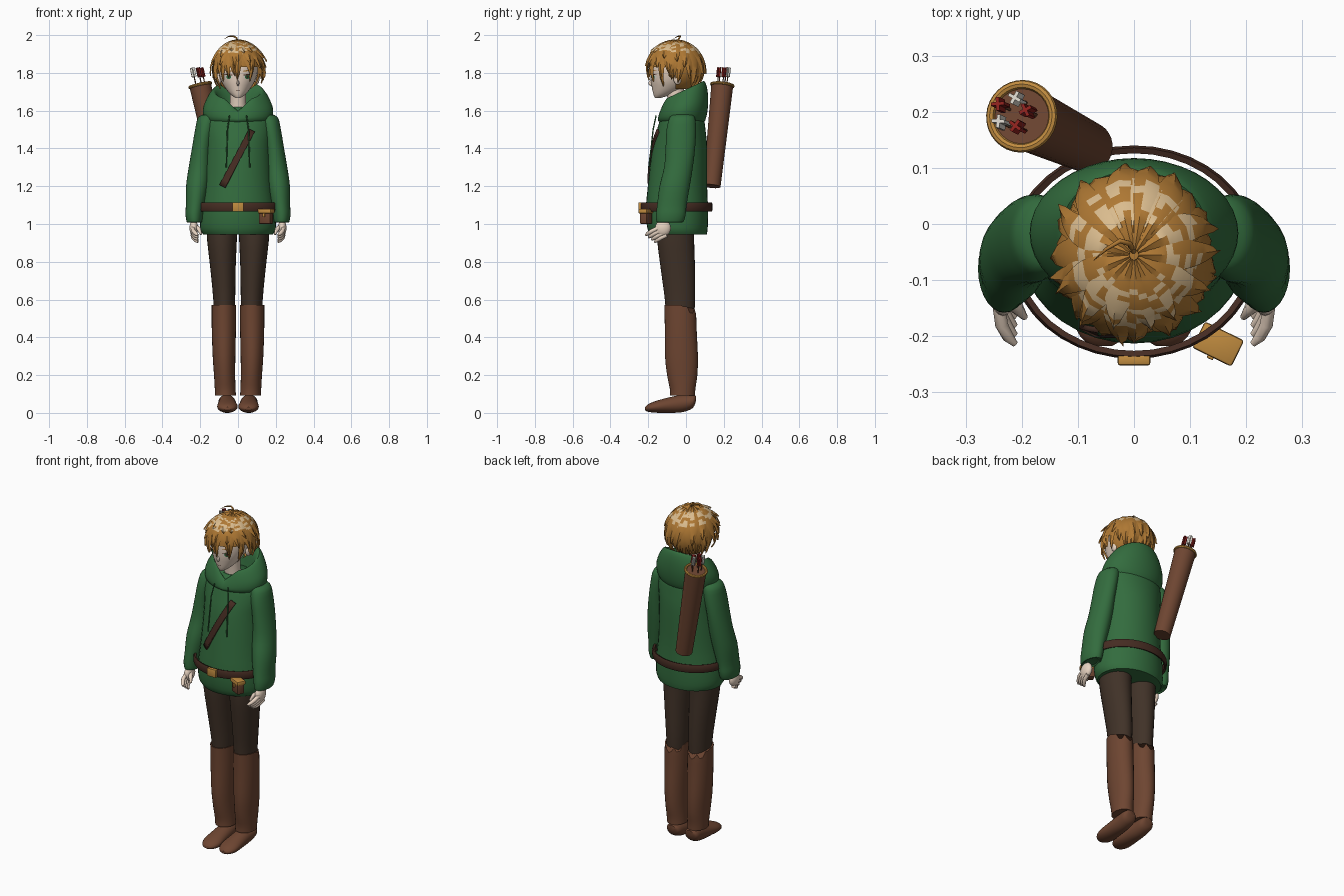
import bpy, bmesh, random
from math import sin, cos, pi, sqrt, radians
from mathutils import Vector, Matrix

random.seed(4)
if "Cube" in bpy.data.objects:
    bpy.data.objects.remove(bpy.data.objects["Cube"])


def material(name, r, g, b):
    m = bpy.data.materials.new(name)
    m.use_nodes = True
    m.diffuse_color = (r, g, b, 1)
    m.node_tree.nodes["Principled BSDF"].inputs["Base Color"].default_value = (r, g, b, 1)
    return m


skin = material("skin", .80, .65, .53)
hair = material("hair", .43, .19, .034)
shine = material("hair shine", .70, .50, .27)
green = material("hoodie green", .033, .15, .048)
cloth = material("trouser brown", .052, .032, .021)
leather = material("leather", .155, .06, .031)
dark = material("dark strap", .06, .025, .016)
gold = material("gold trim", .53, .26, .05)
red = material("red feather", .28, .016, .013)
white = material("white feather", .72, .69, .62)


def finish(name, bm, *mats):
    bmesh.ops.recalc_face_normals(bm, faces=bm.faces)
    me = bpy.data.meshes.new(name)
    bm.to_mesh(me)
    bm.free()
    ob = bpy.data.objects.new(name, me)
    bpy.context.collection.objects.link(ob)
    for m in mats:
        me.materials.append(m)
    return ob


def spline(rings, k=3):
    """Catmull-Rom refinement of a list of rings"""
    out = []
    for i in range(len(rings) - 1):
        p0, p1, p2, p3 = (rings[min(max(j, 0), len(rings) - 1)] for j in range(i - 1, i + 3))
        for t in (s / k for s in range(k)):
            out.append(tuple(b + .5 * t * (c - a + t * (2*a - 5*b + 4*c - d + t * (3*b - a - 3*c + d)))
                             for a, b, c, d in zip(p0, p1, p2, p3)))
    return out + [rings[-1]]


def loft(name, rings, mat, side=1, axis="Z", n=28, caps=True, shape=None):
    """Skin ellipses (x, y, z, half width, half depth) into one surface"""
    bm = bmesh.new()
    loops = []
    for x, y, z, a, b in rings:
        loop = []
        for i in range(n):
            u, v = a * cos(2*pi*i/n), b * sin(2*pi*i/n)
            p = Vector((x + u, y + v, z) if axis == "Z" else (x + u, y, z + v))
            if shape:
                p = shape(p, 2*pi*i/n)
            loop.append(bm.verts.new((p.x * side, p.y, p.z)))
        loops.append(loop)
    for l, m in zip(loops, loops[1:]):
        for i in range(n):
            bm.faces.new((l[i], l[(i+1) % n], m[(i+1) % n], m[i]))
    if caps:
        bm.faces.new(loops[0])
        bm.faces.new(loops[-1])
    return finish(name, bm, mat)


def front(rings, x, z):
    """Depth of a lofted front surface at x, z"""
    for p, q in zip(rings, rings[1:]):
        if min(p[2], q[2]) <= z <= max(p[2], q[2]):
            t = (z - p[2]) / (q[2] - p[2])
            _, y, _, a, b = (i + (j - i) * t for i, j in zip(p, q))
            return y - b * sqrt(max(0, 1 - (x / a) ** 2))
    return 0


def patch(name, rings, mat, x, z, w, h, turn=0, off=.004, oval=True, n=10):
    """Thin plate laid over a lofted front surface"""
    bm = bmesh.new()
    grid = []
    for j in range(n + 1):
        row = []
        for i in range(n + 1):
            u, v = 2*i/n - 1, 2*j/n - 1
            if oval:
                u, v = u * sqrt(1 - v*v/2), v * sqrt(1 - u*u/2)
            u, v = u * w, v * h
            px, pz = x + u*cos(turn) - v*sin(turn), z + u*sin(turn) + v*cos(turn)
            row.append(bm.verts.new((px, front(rings, px, pz) - off, pz)))
        grid.append(row)
    for j in range(n):
        for i in range(n):
            bm.faces.new((grid[j][i], grid[j][i+1], grid[j+1][i+1], grid[j+1][i]))
    return finish(name, bm, mat)


def ball(name, mat, at, size):
    bm = bmesh.new()
    bmesh.ops.create_uvsphere(bm, u_segments=18, v_segments=12, radius=1,
                              matrix=Matrix.Translation(at) @ Matrix.Diagonal((*size, 1)))
    return finish(name, bm, mat)


def box(name, mat, at, size, turn=0, bevel=.004, tilt=None):
    bm = bmesh.new()
    bmesh.ops.create_cube(bm, size=1, matrix=Matrix.Diagonal((*size, 1)))
    if bevel:
        bmesh.ops.bevel(bm, geom=bm.edges[:], offset=bevel, segments=2, profile=.5, affect="EDGES")
    rot = Matrix.Rotation(turn, 4, "Z")
    bm.transform(Matrix.Translation(at) @ (tilt @ rot if tilt else rot))
    return finish(name, bm, mat)


def tube(name, mat, pts, radius, taper=None):
    cu = bpy.data.curves.new(name, "CURVE")
    cu.dimensions = "3D"
    cu.bevel_depth, cu.bevel_resolution, cu.use_fill_caps = radius, 2, True
    sp = cu.splines.new("POLY")
    sp.points.add(len(pts) - 1)
    for i, p in enumerate(pts):
        sp.points[i].co = (*p, 1)
        sp.points[i].radius = taper[i] if taper else 1
    ob = bpy.data.objects.new(name, cu)
    bpy.context.collection.objects.link(ob)
    cu.materials.append(mat)


# Head, neck and face
head = spline([(0, -.15, 1.667, .012, .014), (0, -.125, 1.685, .038, .047), (0, -.095, 1.72, .068, .085),
               (0, -.075, 1.77, .095, .113), (0, -.06, 1.84, .108, .127), (0, -.055, 1.91, .09, .11),
               (0, -.055, 1.95, .04, .05)])
loft("head", head, skin)
loft("neck", [(0, -.04, 1.55, .055, .05), (0, -.05, 1.64, .042, .043), (0, -.06, 1.73, .045, .05)], skin)
ball("nose", skin, (0, -.184, 1.746), (.007, .015, .015))
patch("mouth", head, dark, 0, 1.706, .012, .0014)
for s, label in ((1, "left"), (-1, "right")):
    patch(label + "_eye_white", head, white, s*.05, 1.779, .021, .012, off=.002)
    patch(label + "_iris", head, green, s*.049, 1.779, .012, .012, off=.003)
    patch(label + "_pupil", head, dark, s*.049, 1.78, .005, .007, off=.004)
    patch(label + "_lash", head, dark, s*.051, 1.791, .024, .003, s*.1, .005)
    patch(label + "_brow", head, hair, s*.05, 1.812, .025, .003, s*.1)
    ball(label + "_ear", skin, (s*.1, -.045, 1.77), (.014, .022, .032))

# Hair: a cap under layers of pointed locks that run down from the crown
mid, size = Vector((0, -.055, 1.83)), Vector((.132, .148, .14))
bm = bmesh.new()
bmesh.ops.create_uvsphere(bm, u_segments=28, v_segments=18, radius=.96,
                          matrix=Matrix.Translation(mid) @ Matrix.Diagonal((*size, 1)))
bmesh.ops.delete(bm, geom=[v for v in bm.verts if v.co.z < 1.71 or v.co.y < -.07 and v.co.z < 1.83],
                 context="VERTS")
finish("hair_cap", bm, hair)

bm = bmesh.new()


def lock(az, end, width, lift, flare, bend, steps=14):
    rows = []
    for k in range(steps + 1):
        t = k / steps
        th, a = .06 + (end - .06) * t, az + bend * t * t
        scale = lift + flare * t ** 3
        out = Vector((sin(th) * cos(a), sin(th) * sin(a), cos(th))) * scale
        p = mid + out * size
        across = Vector((-sin(a), cos(a), 0)) * width * min(1, .15 + 1.6*t) * (1 - t) ** .6
        low = mid + out * size * .95
        rows.append([bm.verts.new(q) for q in (low - across, p, low + across)])
    for k in range(steps):
        for i in (0, 1):
            f = bm.faces.new((rows[k][i], rows[k][i+1], rows[k+1][i+1], rows[k+1][i]))
            th = end * (k + .5) / steps
            f.material_index = int(.38 < th < 1.0 and random.random() < .5)


for count, width, lift, drop in ((20, .044, 1.0, 0), (16, .044, 1.03, -.3), (13, .042, 1.05, -.75)):
    for i in range(count):
        az = 2*pi * (i + random.uniform(-.2, .2)) / count
        end = 2.13 + .36 * sin(az) + drop + random.uniform(-.13, .13)
        lock(az, end, width, lift, .05 + .1 * abs(cos(az)), random.uniform(-.25, .25))
for az, end in ((-pi/2 + .05, 2.05), (-.95, 2.1), (pi + .95, 2.1), (-.5, 2.3), (pi + .5, 2.3)):
    lock(az, end, .036, 1.03, .06, -.08)
finish("hair_locks", bm, hair, shine)
tube("stray_hair", hair, [(0, -.05, 1.96), (-.008, -.035, 1.985), (-.025, -.03, 1.995), (-.05, -.045, 1.993),
                          (-.072, -.065, 1.98)], .005, [1, 1, .9, .6, .1])

# Hoodie body
body = spline([(0, -.04, .945, .185, .15), (0, -.045, .98, .2, .16), (0, -.048, 1.07, .198, .165),
               (0, -.045, 1.2, .182, .157), (0, -.033, 1.4, .172, .145), (0, -.025, 1.5, .18, .128),
               (0, -.02, 1.57, .165, .11), (0, -.025, 1.62, .08, .07)])
loft("hoodie_body", body, green, n=36)


# Hood: a rolled collar that climbs toward the back and dips to a notch in front
def climb(p, a):
    lift = max(0, (p.z - 1.54) / .06)
    p.z += lift * .052 * (1 + sin(a)) / 2
    if sin(a) < 0:
        p.z -= lift * .03 * max(0, 1 - abs(cos(a)) / .55)
    return p


loft("hood", spline([(0, -.02, 1.53, .15, .11), (0, -.02, 1.555, .18, .128), (0, -.015, 1.59, .185, .132),
                     (0, -.012, 1.625, .166, .127), (0, -.012, 1.65, .142, .116), (0, -.015, 1.655, .125, .103),
                     (0, -.025, 1.63, .105, .088), (0, -.03, 1.58, .08, .075), (0, -.03, 1.55, .06, .06)]),
     green, n=40, caps=False, shape=climb)

# Sleeves, hands and drawstrings
for s, label in ((1, "left"), (-1, "right")):
    loft(label + "_sleeve", spline([
        (.135, -.02, 1.585, .03, .04), (.16, -.02, 1.565, .05, .066), (.175, -.025, 1.5, .052, .078),
        (.192, -.03, 1.4, .052, .078), (.203, -.04, 1.3, .058, .076), (.215, -.06, 1.2, .06, .08),
        (.226, -.075, 1.1, .05, .078), (.231, -.08, 1.05, .047, .078), (.231, -.085, 1.01, .04, .07),
        (.231, -.087, 1.015, .03, .05)]), green, s)
    ball(label + "_palm", skin, (s*.234, -.122, .978), (.023, .042, .044))
    for i in range(4):
        y, z = -.15 + .016 * i, .977 - .012 * i
        tube(label + "_finger", skin, [(s*.24, y, z), (s*.236, y - .03, z - .014), (s*.224, y - .052, z - .028),
                                       (s*.212, y - .064, z - .036)], .0115, [1, 1, .9, .5])
    tube(label + "_thumb", skin, [(s*.228, -.125, .99), (s*.208, -.15, .975), (s*.195, -.166, .945)],
         .012, [1, 1, .5])
    tube(label + "_drawstring", green, [(s*.045, -.158, 1.575), (s*.056, -.174, 1.5), (s*.062, -.196, 1.3)], .0035)

# Belt, buckle, pouch and chest strap
loft("belt", [(0, -.05, 1.07, .207, .176), (0, -.05, 1.066, .217, .186), (0, -.05, 1.075, .222, .19),
              (0, -.05, 1.105, .222, .19), (0, -.05, 1.114, .217, .186), (0, -.05, 1.11, .207, .176),
              (0, -.05, 1.07, .207, .176)], dark, n=40, caps=False)
box("buckle", gold, (0, -.243, 1.09), (.058, .018, .048))
box("pouch", leather, (.148, -.212, 1.038), (.07, .044, .076), radians(-26), .008)
box("pouch_flap", gold, (.15, -.214, 1.068), (.078, .052, .024), radians(-26), .005)
box("pouch_clasp", gold, (.137, -.236, 1.047), (.012, .01, .02), radians(-26), .002)
patch("chest_strap", body, dark, -.005, 1.348, .017, .168, radians(-28), .01, False).modifiers.new(
    "thickness", "SOLIDIFY").thickness = .012


# Trousers, boots and shoes
def torn_cuff(p, a):
    if p.z > .53 and sin(a) > 0:
        p.z -= sin(a) * (.05 + .03 * cos(8 * a)) * (p.z - .53) / .042
    return p


for s, label in ((1, "left"), (-1, "right")):
    loft(label + "_trouser_leg", spline([
        (.085, -.052, 1.02, .083, .098), (.085, -.055, .92, .079, .098), (.079, -.042, .75, .066, .09),
        (.073, -.032, .6, .058, .08), (.073, -.03, .44, .05, .07)]), cloth, s)
    loft(label + "_boot", spline([
        (.075, -.031, .572, .064, .084), (.075, -.028, .45, .064, .084), (.074, -.024, .3, .06, .087),
        (.071, -.02, .2, .056, .08), (.068, -.018, .13, .055, .068), (.066, -.018, .092, .055, .066)]),
        leather, s, shape=torn_cuff)
    loft(label + "_shoe", spline([
        (.06, .052, .075, .022, .014), (.06, .035, .06, .042, .035), (.058, -.02, .05, .046, .046),
        (.057, -.09, .041, .05, .041), (.056, -.16, .032, .054, .031), (.056, -.2, .026, .04, .02),
        (.056, -.217, .022, .018, .008)]), leather, s, "Y")

# Quiver with rim and arrows
low, top = Vector((-.083, .137, 1.2)), Vector((-.2, .192, 1.735))
axis = (top - low).normalized()
turn = axis.to_track_quat("Z", "Y").to_matrix().to_4x4()
bm = bmesh.new()
bmesh.ops.create_cone(bm, cap_ends=True, segments=32, radius1=.046, radius2=.058, depth=(top - low).length,
                      matrix=Matrix.Translation((low + top) / 2) @ turn)
finish("quiver", bm, leather)
bpy.ops.mesh.primitive_torus_add(location=top, rotation=turn.to_euler(), major_radius=.057, minor_radius=.008,
                                 major_segments=32, minor_segments=8)
rim = bpy.context.object
rim.name = "quiver_rim"
rim.data.materials.append(gold)
for i, (x, y) in enumerate(((-.023, .013), (.007, .024), (.026, .002), (-.022, -.018), (.008, -.026))):
    foot = top + Vector((x, y, 0))
    tube("arrow_shaft", leather, [foot - axis * .02, foot + axis * .08], .003)
    for q in (0, 1):
        box("arrow_feather", white if i in (1, 3) else red, foot + axis * .07, (.024, .006, .05),
            .5 + i + q * pi / 2, 0, turn)

# Smooth shading with crisp corners
bpy.ops.object.select_all(action="DESELECT")
for ob in bpy.context.collection.objects:
    if ob.type == "MESH":
        ob.select_set(True)
        bpy.context.view_layer.objects.active = ob
bpy.ops.object.shade_smooth_by_angle(angle=radians(40))
